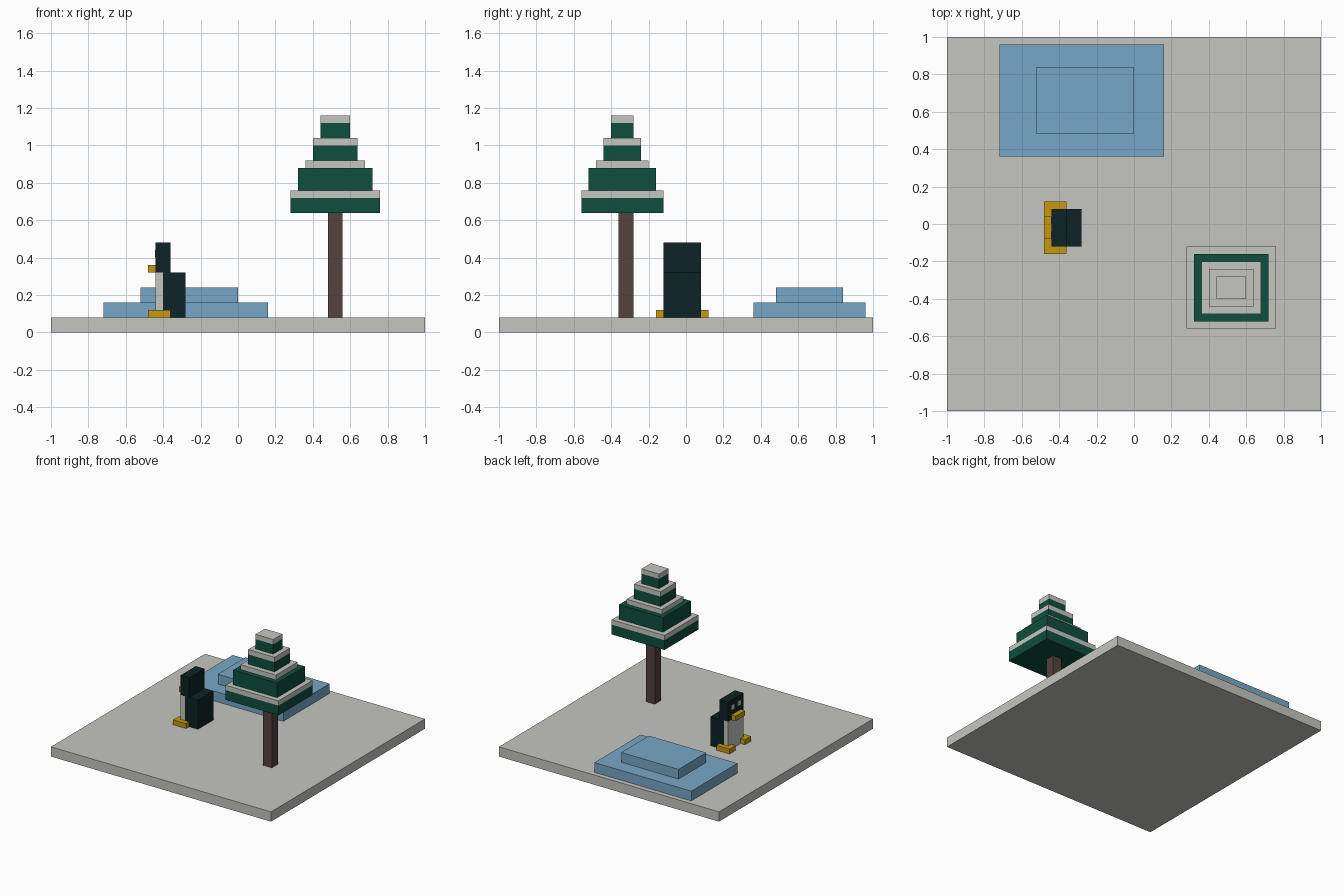
import bpy
import bmesh

cube = bpy.data.objects.get("Cube")
if cube:
    bpy.data.objects.remove(cube, do_unlink=True)


def linear(c):
    c /= 255
    return c / 12.92 if c <= 0.04045 else ((c + 0.055) / 1.055) ** 2.4


def material(name, r, g, b):
    colour = (linear(r), linear(g), linear(b), 1)
    m = bpy.data.materials.new(name)
    m.use_nodes = True
    m.diffuse_color = colour
    bsdf = m.node_tree.nodes["Principled BSDF"]
    bsdf.inputs["Base Color"].default_value = colour
    bsdf.inputs["Roughness"].default_value = 0.9
    return m


snow = material("snow white", 197, 197, 192)
ice = material("ice blue", 119, 167, 199)
green = material("pine green", 14, 78, 62)
bark = material("bark brown", 83, 66, 62)
black = material("feather black", 13, 35, 37)
yellow = material("beak yellow", 196, 153, 14)


def box(name, mat, x, y, z):
    """Flat-faced block spanning the given (low, high) ranges."""
    bm = bmesh.new()
    bmesh.ops.create_cube(bm, size=1)
    for v in bm.verts:
        v.co = [r[0] if c < 0 else r[1] for c, r in zip(v.co, (x, y, z))]
    mesh = bpy.data.meshes.new(name)
    bm.to_mesh(mesh)
    bm.free()
    mesh.materials.append(mat)
    obj = bpy.data.objects.new(name, mesh)
    bpy.context.collection.objects.link(obj)
    return obj


# Snowy ground and stepped ice block
box("ground", snow, (-1, 1), (-1, 1), (0, 0.08))
box("ice_lower", ice, (-0.72, 0.16), (0.36, 0.96), (0.08, 0.16))
box("ice_upper", ice, (-0.52, 0.0), (0.48, 0.84), (0.16, 0.24))

# Pine tree: trunk, then tiers as (material, half width x, half depth y, top)
box("tree_trunk", bark, (0.48, 0.56), (-0.36, -0.28), (0.08, 0.64))
tiers = [
    (green, 0.24, 0.22, 0.72), (snow, 0.24, 0.22, 0.76),
    (green, 0.20, 0.18, 0.88), (snow, 0.16, 0.14, 0.92),
    (green, 0.12, 0.10, 1.00), (snow, 0.12, 0.10, 1.04),
    (green, 0.08, 0.06, 1.12), (snow, 0.08, 0.06, 1.16),
]
base = 0.64
for i, (mat, hx, hy, top) in enumerate(tiers):
    kind = "tree_foliage" if mat is green else "tree_snow"
    box(f"{kind}_{i // 2 + 1}", mat, (0.52 - hx, 0.52 + hx),
        (-0.34 - hy, -0.34 + hy), (base, top))
    base = top

# Penguin, facing -x
width = (-0.12, 0.08)
box("penguin_back", black, (-0.40, -0.28), width, (0.08, 0.32))
box("penguin_belly", snow, (-0.44, -0.40), width, (0.08, 0.32))
box("penguin_head", black, (-0.44, -0.36), width, (0.32, 0.48))
box("penguin_beak", yellow, (-0.48, -0.44), (-0.08, 0.04), (0.32, 0.36))
for side, foot_y, eye_y in (("left", (-0.16, -0.08), (-0.08, -0.04)),
                            ("right", (0.04, 0.12), (0.0, 0.04))):
    box(f"penguin_foot_{side}", yellow, (-0.48, -0.36), foot_y, (0.08, 0.12))
    box(f"penguin_eye_{side}", snow, (-0.443, -0.439), eye_y, (0.40, 0.44))
